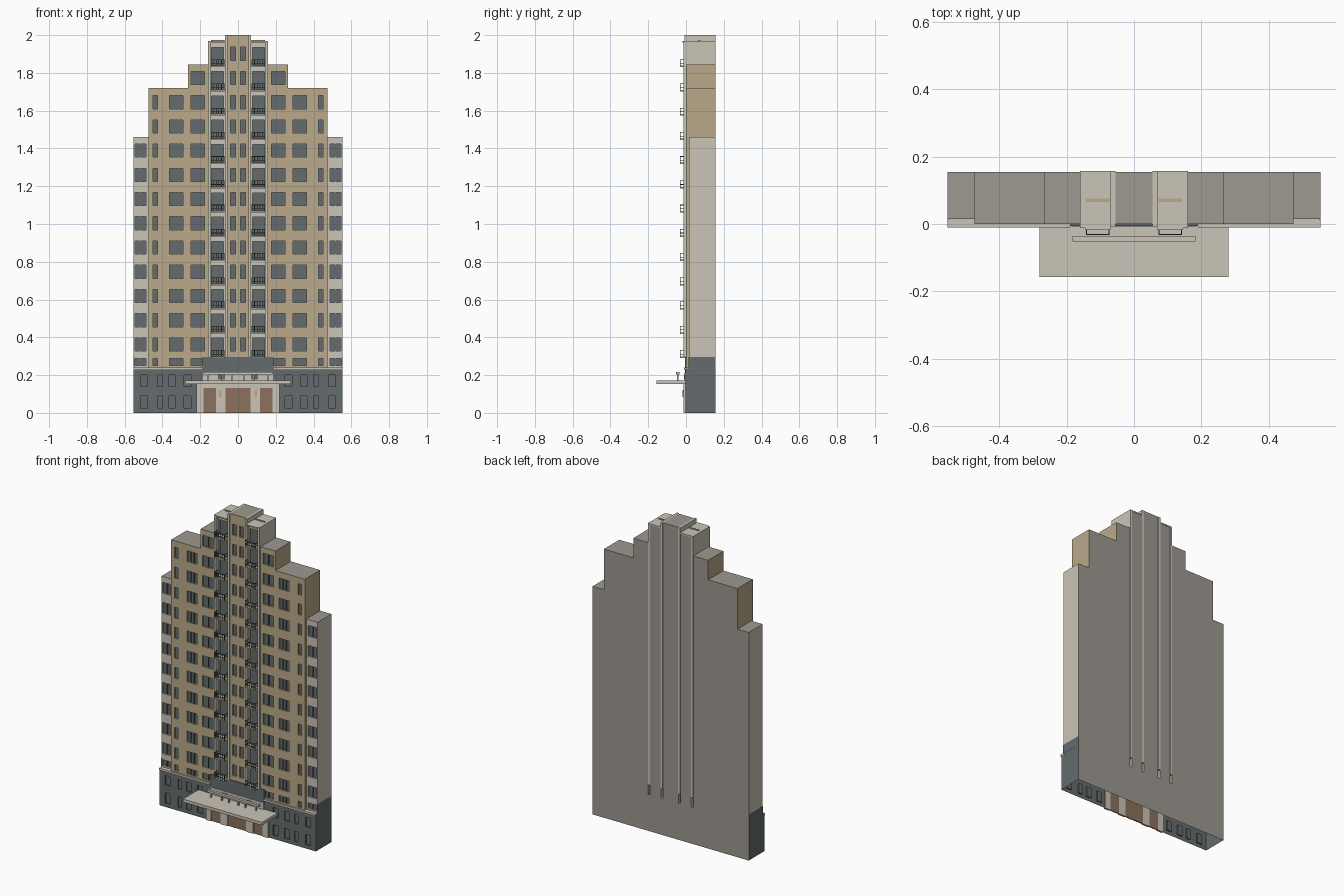
import bpy
import bmesh

if "Cube" in bpy.data.objects:
    bpy.data.objects.remove(bpy.data.objects["Cube"])


def material(name, r, g, b):
    lin = [(c / 255 / 12.92) if c < 11 else ((c / 255 + 0.055) / 1.055) ** 2.4 for c in (r, g, b)]
    m = bpy.data.materials.new(name)
    m.use_nodes = True
    m.diffuse_color = (*lin, 1)
    m.node_tree.nodes["Principled BSDF"].inputs["Base Color"].default_value = (*lin, 1)
    return m


CREAM = material("cream stone", 203, 197, 183)
TAN = material("tan brick", 187, 170, 138)
SLATE = material("slate glass", 101, 108, 109)
GREY = material("roof grey", 157, 153, 145)
BROWN = material("brown door", 139, 113, 94)
IRON = material("dark iron", 62, 67, 70)
BACK = 0.155
FLOOR = 0.1283


def finish(name, bm, mats):
    me = bpy.data.meshes.new(name)
    bm.to_mesh(me)
    bm.free()
    for m in mats:
        me.materials.append(m)
    ob = bpy.data.objects.new(name, me)
    bpy.context.collection.objects.link(ob)
    return ob


def boxes(name, spans, mat):
    """One object made of boxes given as (x0, x1, y0, y1, z0, z1)."""
    bm = bmesh.new()
    for x0, x1, y0, y1, z0, z1 in spans:
        for v in bmesh.ops.create_cube(bm, size=1)["verts"]:
            v.co.x = (x0 + x1) / 2 + v.co.x * (x1 - x0)
            v.co.y = (y0 + y1) / 2 + v.co.y * (y1 - y0)
            v.co.z = (z0 + z1) / 2 + v.co.z * (z1 - z0)
    return finish(name, bm, [mat])


def both(spans):
    """Adds the mirror image of every box across x."""
    return list(spans) + [(-s[1], -s[0], *s[2:]) for s in spans]


def block(name, x0, x1, z0, z1, front, wall, columns=(), rows=(), depth=0.01, roof=GREY, top=True):
    """Open-bottomed block whose front is a grid with recessed windows."""
    bm = bmesh.new()

    def face(points, index):
        f = bm.faces.new([bm.verts.new(p) for p in points])
        f.material_index = index
        return f

    xs = sorted({x0, x1, *[x for c in columns for x in c]})
    zs = sorted({z0, z1, *[z for r in rows for z in r]})
    holes = []
    for a, b in zip(xs, xs[1:]):
        for c, d in zip(zs, zs[1:]):
            f = face([(a, front, c), (b, front, c), (b, front, d), (a, front, d)], 0)
            if any(l <= a and b <= r for l, r in columns) and any(l <= c and d <= r for l, r in rows):
                holes.append(f)
    for x, order in ((x0, -1), (x1, 1)):
        face([(x, front, z0), (x, BACK, z0), (x, BACK, z1), (x, front, z1)][::order], 0)
    face([(x1, BACK, z0), (x0, BACK, z0), (x0, BACK, z1), (x1, BACK, z1)], 1)
    if top:
        face([(x0, front, z1), (x1, front, z1), (x1, BACK, z1), (x0, BACK, z1)], 2)
    bmesh.ops.remove_doubles(bm, verts=bm.verts, dist=1e-5)
    bm.normal_update()
    if holes:
        bmesh.ops.inset_individual(bm, faces=holes, thickness=0, depth=-depth)
        for f in holes:
            f.material_index = 3
    return finish(name, bm, [wall, GREY, roof, SLATE])


def window_rows(first, count, height=0.07):
    return [(first - k * FLOOR - height / 2, first - k * FLOOR + height / 2) for k in range(count)]


def mirrored(columns, side):
    return [tuple(sorted((side * a, side * b))) for a, b in columns]


main_rows = window_rows(1.645, 11) + [(0.25, 0.288)]
upper_rows = window_rows(1.645 + FLOOR, 12) + [(0.25, 0.288)]
wing_rows = window_rows(1.645 - 2 * FLOOR, 9) + [(0.25, 0.288)]
outer_cols = [(0.29, 0.362), (0.425, 0.45)]
inner_cols = [(0.177, 0.25)]
wing_cols = [(0.487, 0.545)]
slabs = [1.835 - k * FLOOR for k in range(13)]

# Stepped tower blocks on both sides
for side, word in ((1, "left"), (-1, "right")):
    for part, a, b, top, front, wall, cols, rows in (
            ("wing", 0.473, 0.553, 1.46, 0.015, CREAM, wing_cols, wing_rows),
            ("outer_block", 0.265, 0.473, 1.72, 0, TAN, outer_cols, main_rows),
            ("inner_block", 0.16, 0.265, 1.845, 0, TAN, inner_cols, upper_rows)):
        x0, x1 = sorted((side * a, side * b))
        block(f"{word}_{part}", x0, x1, 0.235, top, front, wall, mirrored(cols, side), rows)
    x0, x1 = sorted((side * 0.07, side * 0.145))
    block(f"{word}_balcony_bay", x0, x1, 0.235, 1.965, 0.012, CREAM,
          mirrored([(0.076, 0.139)], side), [(z + 0.006, z + 0.1) for z in slabs], 0.008, CREAM)

# Central bay
block("central_bay", -0.055, 0.055, 0.235, 2.0, 0, TAN,
      [(-0.039, -0.012), (0.012, 0.039)], window_rows(1.645 + 2 * FLOOR, 13))

# Stone fins running from front to back
boxes("stone_fins", both([(0.055, 0.069, -0.008, 0.157, 0.295, 2.0),
                          (0.146, 0.16, -0.012, 0.157, 0.295, 1.97)]), CREAM)
boxes("bay_roof_slabs", both([(0.069, 0.146, -0.018, 0.157, 1.962, 1.97)]), CREAM)
boxes("roof_curbs", both([(0.072, 0.143, 0.066, 0.076, 1.97, 1.974)]), TAN)

# Window mullions
bars = []
for cols, rows, front in ((outer_cols[:1], main_rows, 0), (inner_cols, upper_rows, 0),
                          (wing_cols, wing_rows, 0.015)):
    for a, b in cols:
        panes = 3 if cols == outer_cols[:1] else 2
        for k in range(1, panes):
            x = a + (b - a) * k / panes
            bars += [(x - 0.002, x + 0.002, front + 0.003, front + 0.01, *r) for r in rows]
boxes("window_mullions", both(bars), SLATE)

# Balconies: slab, rails and balusters
boxes("balcony_slabs", both([(0.072, 0.143, -0.032, 0.012, z - 0.005, z + 0.003) for z in slabs]), CREAM)
rails = []
for z in slabs:
    for h in (0.014, 0.034):
        rails.append((0.072, 0.143, -0.032, -0.029, z + h, z + h + 0.003))
        rails += [(x, x + 0.003, -0.032, 0, z + h, z + h + 0.003) for x in (0.072, 0.14)]
    rails += [(x, x + 0.003, -0.032, -0.029, z, z + 0.036)
              for x in (0.072, 0.086, 0.0995, 0.113, 0.1265, 0.14)]
boxes("balcony_rails", both(rails), IRON)

# Dark base with recessed windows, open below
base_cols = [(0.25, 0.285), (0.33, 0.365), (0.4, 0.425), (0.48, 0.515)]
block("base", -0.553, 0.553, 0, 0.235, -0.002, SLATE,
      base_cols + mirrored(base_cols, -1), [(0.025, 0.09), (0.14, 0.2)], 0.008, top=False)
boxes("base_side_walls", both([(0.549, 0.5535, 0.014, 0.154, 0.235, 0.295)]), SLATE)
boxes("base_centre_panel", [(-0.19, 0.19, -0.006, 0.01, 0.215, 0.297)], SLATE)
boxes("base_ledge", both([(0.19, 0.553, -0.01, 0.018, 0.228, 0.241)]), CREAM)

# Entrance: stone surround, doors, lamps and canopy
boxes("entrance_piers", both([(0.182, 0.22, -0.012, 0.001, 0, 0.153),
                              (0.066, 0.116, -0.012, 0.001, 0, 0.153)])
      + [(-0.182, 0.182, -0.012, 0.001, 0.132, 0.153)], CREAM)
boxes("entrance_doors", both([(0.116, 0.182, -0.006, 0.001, 0, 0.132)])
      + [(-0.066, 0.066, -0.006, 0.001, 0, 0.132)], BROWN)
boxes("door_frames", [(x - 0.0015, x + 0.0015, -0.008, -0.005, 0, 0.132)
                      for x in (-0.149, -0.022, 0.022, 0.149)], BROWN)
boxes("wall_lamps", both([(0.087, 0.101, -0.018, -0.012, 0.085, 0.122)]), TAN)
boxes("canopy", [(-0.28, 0.28, -0.157, 0, 0.153, 0.172)], CREAM)
boxes("canopy_back_wall", [(-0.185, 0.185, -0.008, 0.001, 0.172, 0.215)], CREAM)
boxes("canopy_beam", [(-0.183, 0.183, -0.052, -0.035, 0.203, 0.216)], CREAM)
boxes("canopy_beam_posts", both([(x, x + 0.008, -0.048, -0.04, 0.172, 0.203)
                                 for x in (0.03, 0.08, 0.155)]), CREAM)
boxes("canopy_back_windows", both([(0.07, 0.105, -0.01, -0.007, 0.177, 0.203)]), SLATE)
